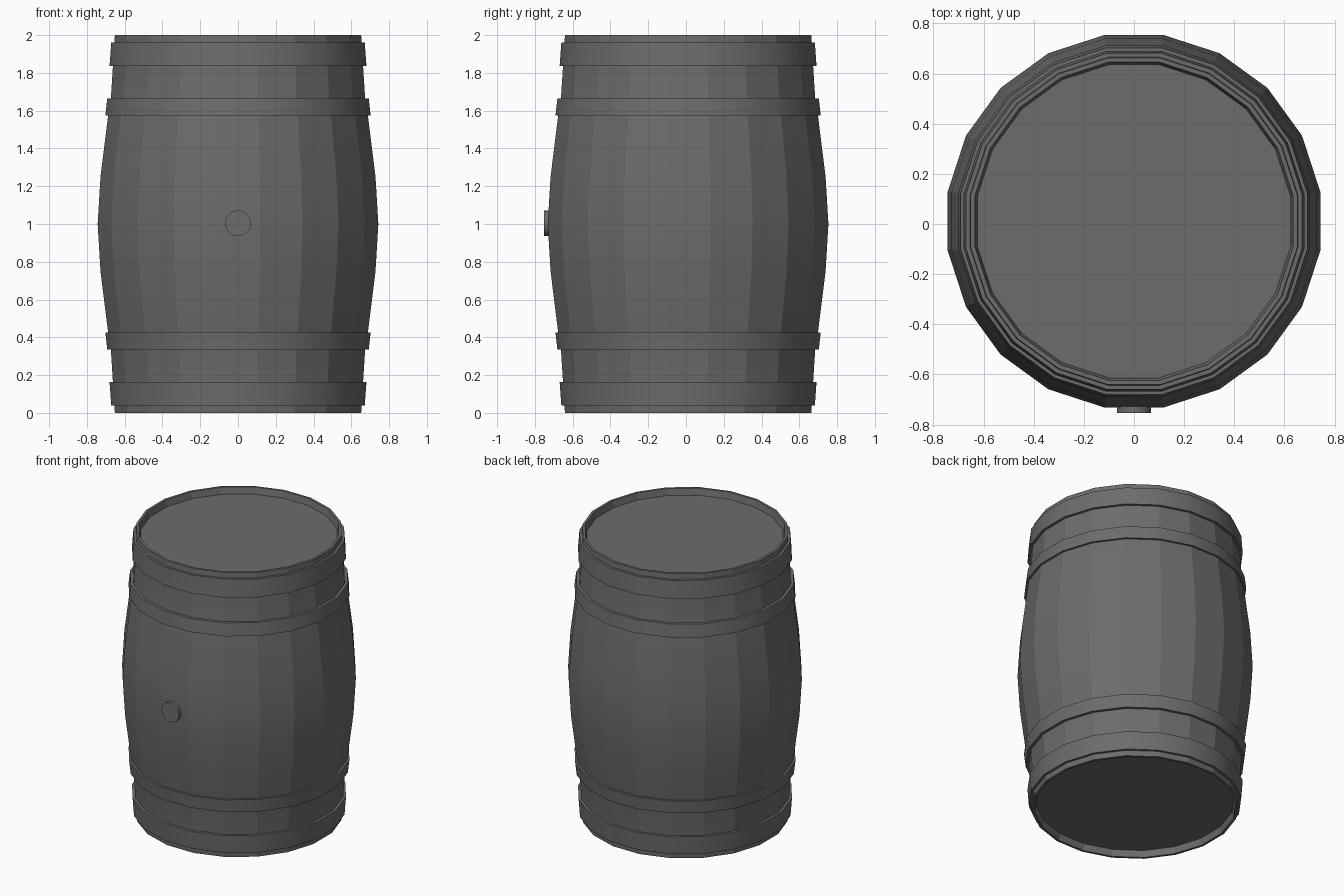
import bpy, bmesh, math
from mathutils import Matrix

if "Cube" in bpy.data.objects:
    bpy.data.objects.remove(bpy.data.objects["Cube"])

SIDES = 20
CY = 0.011                       # barrel axis, set back by the bung

grey = bpy.data.materials.new("dark_grey")
grey.diffuse_color = (0.15, 0.15, 0.15, 1)
grey.use_nodes = True
grey.node_tree.nodes["Principled BSDF"].inputs["Base Color"].default_value = grey.diffuse_color


def lathe(name, profile, closed_loop, angle):
    """Revolve (flat radius, z) points into a 20-sided solid."""
    bm = bmesh.new()
    rings = []
    for r, z in profile:
        c = r / math.cos(math.pi / SIDES)
        rings.append([bm.verts.new((c * math.cos((i + 0.5) * math.tau / SIDES),
                                    CY + c * math.sin((i + 0.5) * math.tau / SIDES), z))
                      for i in range(SIDES)])
    pairs = list(zip(rings, rings[1:]))
    if closed_loop:
        pairs.append((rings[-1], rings[0]))
    else:
        bm.faces.new(rings[0])
        bm.faces.new(rings[-1])
    for a, b in pairs:
        for i in range(SIDES):
            j = (i + 1) % SIDES
            bm.faces.new((a[i], a[j], b[j], b[i]))
    return finish(name, bm, angle)


def finish(name, bm, angle):
    bmesh.ops.recalc_face_normals(bm, faces=bm.faces)
    mesh = bpy.data.meshes.new(name)
    bm.to_mesh(mesh)
    bm.free()
    mesh.materials.append(grey)
    ob = bpy.data.objects.new(name, mesh)
    bpy.context.collection.objects.link(ob)
    bpy.ops.object.select_all(action='DESELECT')
    ob.select_set(True)
    bpy.context.view_layer.objects.active = ob
    bpy.ops.object.shade_smooth_by_angle(angle=math.radians(angle))
    return ob


# Bulging stave body with recessed heads
half = [(0.625, 0.045), (0.635, 0.0), (0.652, 0.0), (0.662, 0.16), (0.673, 0.335),
        (0.687, 0.42), (0.728, 0.75)]
body = half + [(0.743, 1.0)] + [(r, 2 - z) for r, z in reversed(half)]
lathe("barrel_body", body, False, 15)

# Four metal hoops, mirrored top and bottom
hoops = {"end_hoop": [(0.671, 0.038), (0.680, 0.163), (0.64, 0.163), (0.64, 0.038)],
         "inner_hoop": [(0.692, 0.335), (0.702, 0.425), (0.66, 0.425), (0.66, 0.335)]}
for name, prof in hoops.items():
    lathe(name + "_bottom", prof, True, 30)
    lathe(name + "_top", [(r, 2 - z) for r, z in prof], True, 30)

# Round bung on the front stave
bm = bmesh.new()
bmesh.ops.create_cone(bm, cap_ends=True, segments=32, radius1=0.068, radius2=0.068, depth=0.06,
                      matrix=Matrix.Translation((0, -0.723, 1.004)) @ Matrix.Rotation(math.pi / 2, 4, 'X'))
finish("bung", bm, 30)
